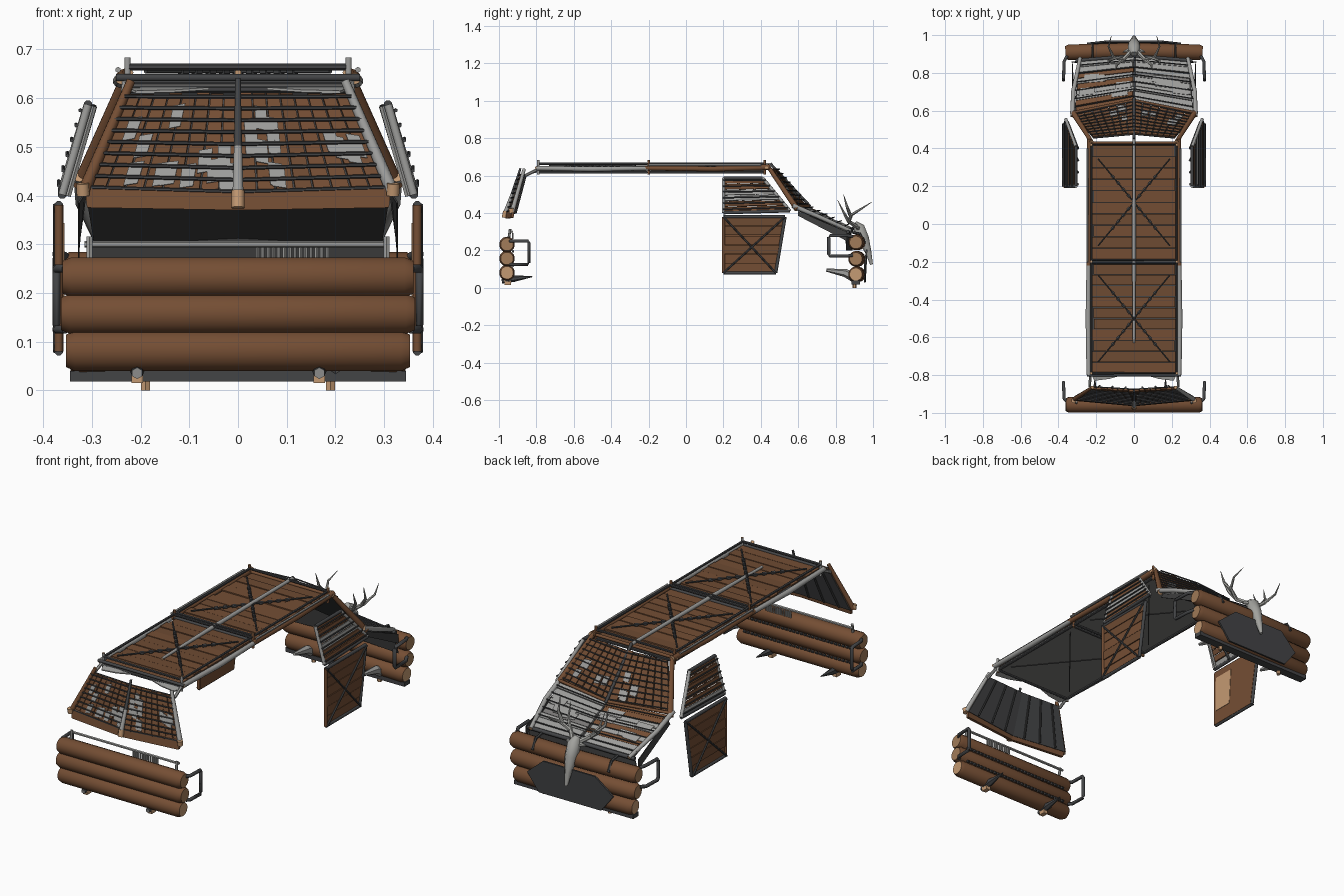
import bpy, bmesh, math, random
from mathutils import Vector as V
random.seed(4)

COLS = {"wood_brown": (0.175, 0.076, 0.034), "cut_wood": (0.55, 0.32, 0.17), "dark_metal": (0.056, 0.058, 0.061),
        "light_metal": (0.34, 0.34, 0.33), "black_sheet": (0.045, 0.045, 0.045), "bone_grey": (0.36, 0.36, 0.34),
        "plank_brown": (0.155, 0.069, 0.032), "underside_grey": (0.20, 0.195, 0.19), "log_end": (0.36, 0.20, 0.10)}
MATS = []
for name, c in COLS.items():
    m = bpy.data.materials.new(name)
    m.diffuse_color = (*c, 1)
    MATS.append(m)
WOOD, CUT, DARK, LIGHT, BLACK, BONE, PLANK, UNDER, END = range(9)


class Part:
    def __init__(self, name):
        self.name, self.bm = name, bmesh.new()

    def solid(self, rings, mat, cap=None, smooth=False):
        """Skin a list of point rings and cap both ends."""
        vs = [[self.bm.verts.new(p) for p in r] for r in rings]
        n = len(vs[0])
        for a, b in zip(vs, vs[1:]):
            for i in range(n):
                f = self.bm.faces.new((a[i], a[(i + 1) % n], b[(i + 1) % n], b[i]))
                f.material_index, f.smooth = mat, smooth
        for r in (vs[0][::-1], vs[-1]):
            self.bm.faces.new(r).material_index = mat if cap is None else cap

    def tube(self, pts, r, mat, n=8, cap=None):
        """Round bar along points; r is one radius or one per point."""
        pts = [V(p) for p in pts]
        rs = r if isinstance(r, (list, tuple)) else [r] * len(pts)
        rings = []
        for i, p in enumerate(pts):
            d = (pts[min(i + 1, len(pts) - 1)] - pts[max(i - 1, 0)]).normalized()
            up = V((0, 0, 1)) if abs(d.z) < 0.9 else V((0, 1, 0))
            a = d.cross(up).normalized()
            b = d.cross(a)
            rings.append([p + rs[i] * (math.cos(t) * a + math.sin(t) * b)
                          for t in (2 * math.pi * (k + 0.5) / n for k in range(n))])
        self.solid(rings, mat, cap, n > 6)

    def sheet(self, quad, out, off, t, mat):
        """Plate of thickness t, lifted by off along out."""
        self.solid([[V(p) + out * off for p in quad], [V(p) + out * (off + t) for p in quad]], mat)

    def box(self, lo, hi, mat):
        q = [(lo[0], lo[1], lo[2]), (hi[0], lo[1], lo[2]), (hi[0], hi[1], lo[2]), (lo[0], hi[1], lo[2])]
        self.sheet(q, V((0, 0, 1)), 0, hi[2] - lo[2], mat)

    def done(self):
        bmesh.ops.recalc_face_normals(self.bm, faces=self.bm.faces)
        me = bpy.data.meshes.new(self.name)
        self.bm.to_mesh(me)
        self.bm.free()
        for m in MATS:
            me.materials.append(m)
        bpy.context.collection.objects.link(bpy.data.objects.new(self.name, me))


def bilerp(q, u, v):
    a, b, c, d = [V(p) for p in q]
    return a.lerp(b, u).lerp(d.lerp(c, u), v)


def outward(q, hint):
    n = (V(q[1]) - V(q[0])).cross(V(q[3]) - V(q[0])).normalized()
    return n if n.dot(V(hint)) > 0 else -n


def panel(part, q, hint, planks, mats, rods=0, along_u=True, back=DARK, gap=0.06, rod_r=0.004):
    """Planked panel: backing sheet, planks split along u (or v), rods across."""
    n = outward(q, hint)
    if back is not None:
        part.sheet(q, n, -0.004, 0.004, back)
    for i in range(planks):
        a, b = (i + gap) / planks, (i + 1 - gap) / planks
        e, f = random.uniform(0, 0.03), 1 - random.uniform(0, 0.03)
        uv = [(a, e), (b, e), (b, f), (a, f)] if along_u else [(e, a), (f, a), (f, b), (e, b)]
        part.sheet([bilerp(q, *p) for p in uv], n, 0.001, random.uniform(0.006, 0.011), random.choice(mats))
    for i in range(rods):
        v = (i + 0.5) / rods
        part.tube([bilerp(q, -0.01, v) + n * 0.018, bilerp(q, 1.01, v) + n * 0.018], rod_r, DARK, 6)
    return n


def scraps(part, q, n, count, w, h, v0, v1):
    """Loose metal scraps laid over a panel."""
    for _ in range(count):
        u, v = random.uniform(0.02, 0.95 - w), random.uniform(v0, v1)
        part.sheet([bilerp(q, u + a * w, v + b * h) for a, b in ((0, 0), (1, 0.1), (0.95, 1), (0.05, 0.9))], n, 0.012, 0.003, LIGHT)


# Roof: two planked bays with metal frames, crossed bars and a centre spine
p = Part("roof_panels")
for y0, y1 in ((-0.79, -0.21), (-0.19, 0.42)):
    q = [(-0.225, y0, 0.635), (0.225, y0, 0.635), (0.225, y1, 0.635), (-0.225, y1, 0.635)]
    panel(p, q, (0, 0, 1), 10, [WOOD, PLANK], along_u=False, gap=0.03)
    p.sheet(q, V((0, 0, 1)), -0.012, 0.006, UNDER)
    for z in (0.618, 0.664):
        p.tube([(c[0], c[1], z) for c in q + q[:1]], 0.007, DARK, 6)
    ym = (y0 + y1) / 2
    for s in (1, -1):
        p.tube([(-0.19 * s, ym - 0.23, 0.655), (0.19 * s, ym + 0.23, 0.655)], 0.0045, DARK, 6)
        p.tube([(-0.19 * s, ym - 0.23, 0.622), (0.19 * s, ym + 0.23, 0.622)], 0.003, BLACK, 6)
        for k in range(-4, 5):  # chain links on the crossed bars
            a = V((0.028 * k * s, ym + 0.034 * k, 0.655))
            p.tube([a - V((0.006 * s, 0.007, 0)), a + V((0.006 * s, 0.007, 0))], 0.009, DARK, 6)
p.tube([(0, -0.63, 0.652), (0, -0.2, 0.657), (0, 0.45, 0.66)], [0.007, 0.011, 0.009], LIGHT, cap=CUT)
p.done()

p = Part("roof_side_poles")
for s in (1, -1):
    p.tube([(0.24 * s, -0.80, 0.64), (0.243 * s, -0.5, 0.635), (0.24 * s, -0.16, 0.64)], [0.012, 0.014, 0.011], LIGHT, 10, CUT)
    p.tube([(0.24 * s, -0.22, 0.64), (0.238 * s, 0.15, 0.636), (0.235 * s, 0.45, 0.645)], [0.012, 0.014, 0.015], WOOD, 10, CUT)
    p.tube([(0.246 * s, -0.2, 0.658), (0.246 * s, 0.4, 0.658)], 0.006, LIGHT, 6)
    for y in (-0.79, -0.2, 0.42):  # corner stubs
        p.tube([(0.227 * s, y, 0.605), (0.227 * s, y, 0.683)], 0.007, LIGHT if y < -0.5 else WOOD, 8, CUT)
    p.sheet([(0.06 * s, -0.80, 0.617), (0.23 * s, -0.79, 0.617), (0.21 * s, -0.83, 0.61), (0.13 * s, -0.82, 0.612)],
            V((0, 0, 1)), 0, 0.005, LIGHT)
    p.tube([(0.23 * s, -0.79, 0.635), (0.235 * s, -0.86, 0.60)], 0.008, LIGHT, 6)
for y, m in ((-0.8, DARK), (-0.2, DARK), (0.43, WOOD)):
    p.tube([(-0.25, y, 0.642), (0.25, y, 0.642)], 0.008, m, 8, CUT)
p.done()

# Rear window grille, bent along the centre
p = Part("rear_window_grille")
for s in (1, -1):
    q = [(0, -0.875, 0.61), (0.225 * s, -0.862, 0.61), (0.315 * s, -0.915, 0.40), (0, -0.945, 0.39)]
    n = panel(p, q, (0, -1, 0.3), 8, [WOOD, PLANK], rods=9, gap=0.05)
    scraps(p, q, n, 12, 0.1, 0.24, 0.1, 0.75)
    for u in (0.2, 0.5, 0.8):  # inner bars
        p.tube([bilerp(q, u, 0.02) - n * 0.01, bilerp(q, u, 0.98) - n * 0.01], 0.005, BLACK, 6)
    p.tube([(0.22 * s, -0.865, 0.635), (0.318 * s, -0.93, 0.405)], [0.009, 0.013], LIGHT if s > 0 else WOOD, 10, CUT)
    p.sheet([(0, -0.95, 0.37), (0.31 * s, -0.922, 0.375), (0.315 * s, -0.915, 0.42), (0, -0.945, 0.405)],
            V((0, -1, 0)), 0, 0.015, WOOD)
    p.tube([(0.318 * s, -0.932, 0.40), (0.319 * s, -0.936, 0.425)], 0.014, CUT, 8)
p.tube([(0, -0.972, 0.375), (0, -0.965, 0.41)], 0.014, CUT, 8)
p.tube([(0, -0.965, 0.405), (0, -0.93, 0.5)], [0.012, 0.009], LIGHT, 8)
p.tube([(0, -0.93, 0.5), (0, -0.885, 0.64)], [0.009, 0.006], DARK, 8)
p.done()

# Windscreen grille
p = Part("windscreen_grille")
for s in (1, -1):
    q = [(0, 0.475, 0.635), (0.215 * s, 0.455, 0.635), (0.315 * s, 0.575, 0.43), (0, 0.645, 0.425)]
    n = panel(p, q, (0, 1, 1), 7, [WOOD, PLANK], rods=9, gap=0.06)
    scraps(p, q, n, 5, 0.12, 0.2, 0.35, 0.78)
    p.tube([(0.225 * s, 0.435, 0.655), (0.325 * s, 0.595, 0.42)], [0.011, 0.016], WOOD, 10, CUT)
    p.tube([(0, 0.655, 0.438), (0.325 * s, 0.59, 0.438)], 0.008, WOOD, 8, CUT)
p.tube([(0, 0.45, 0.665), (0, 0.665, 0.435)], 0.008, DARK, 8)
p.done()

# Bonnet cover with patchwork planks
p = Part("bonnet_cover")
for s in (1, -1):
    q = [(0, 0.65, 0.425), (0.315 * s, 0.59, 0.42), (0.295 * s, 0.855, 0.30), (0, 0.88, 0.315)]
    n = panel(p, q, (0, 0.3, 1), 9, [LIGHT, LIGHT, LIGHT, UNDER, WOOD], rods=6, along_u=False, back=BLACK, gap=0.05, rod_r=0.0035)
    scraps(p, q, n, 5, 0.28, 0.16, 0.1, 0.75)
    p.tube([(0.325 * s, 0.57, 0.44), (0.322 * s, 0.7, 0.385), (0.285 * s, 0.88, 0.305)], [0.013, 0.012, 0.01], LIGHT, 10, CUT)
    p.tube([(0, 0.89, 0.315), (0.31 * s, 0.865, 0.30)], 0.01, DARK, 8)
    p.sheet([(0, 0.88, 0.315), (0.30 * s, 0.855, 0.30), (0.33 * s, 0.86, 0.20), (0, 0.89, 0.20)], V((0, 1, 0)), -0.004, 0.004, BLACK)
    p.sheet([(0.31 * s, 0.60, 0.41), (0.325 * s, 0.86, 0.30), (0.325 * s, 0.86, 0.25), (0.325 * s, 0.60, 0.385)],
            V((s, 0, 0)), 0, 0.004, BLACK)
p.done()

# Armoured doors, lower and upper halves
for s, side in ((1, "right"), (-1, "left")):
    p = Part(side + "_door")
    lo = [(0.362 * s, 0.2, 0.38), (0.362 * s, 0.53, 0.38), (0.362 * s, 0.48, 0.08), (0.362 * s, 0.2, 0.08)]
    up = [(0.302 * s, 0.2, 0.585), (0.302 * s, 0.41, 0.585), (0.355 * s, 0.555, 0.41), (0.355 * s, 0.2, 0.40)]
    n = panel(p, lo, (s, 0, 0), 6, [WOOD, PLANK], along_u=False, back=WOOD, gap=0.03)
    for a, b in ((0, 2), (1, 3)):
        p.tube([V(lo[a]) + n * 0.014, V(lo[b]) + n * 0.014], 0.005, DARK, 6)
    p.sheet([bilerp(lo, *c) for c in ((0.04, 0.12), (0.4, 0.12), (0.4, 0.75), (0.04, 0.75))], n, -0.006, 0.003, CUT)
    m = panel(p, up, (s, 0, 0.3), 6, [WOOD, PLANK, WOOD, LIGHT], rods=6, along_u=False, back=None, gap=0.07)
    for u in (0.05, 0.35, 0.65, 0.95):
        p.tube([bilerp(up, u, 0) - m * 0.006, bilerp(up, u, 1) - m * 0.006], 0.007, LIGHT if u < 0.1 else DARK, 6)
    for q, d, c in ((lo, n, (DARK, DARK, DARK, WOOD)), (up, m, (DARK, LIGHT, DARK, LIGHT))):
        for i in range(4):
            p.tube([V(q[i]) + d * 0.006, V(q[(i + 1) % 4]) + d * 0.006], 0.009, c[i], 8)
    p.done()

# Rear log bumper with rack, side hoops and spikes
p = Part("rear_log_bumper")
for z, w in ((0.081, 0.345), (0.157, 0.355), (0.232, 0.352)):
    p.tube([(-w - 0.008, -0.957, z), (-w + 0.01, -0.957, z), (w - 0.01, -0.957, z), (w + 0.008, -0.957, z)],
           [0.034, 0.042, 0.042, 0.034], WOOD, 16, CUT if z < 0.1 else END)
for s in (1, -1):
    p.tube([(0.355 * s, -0.94, 0.25), (0.37 * s, -0.925, 0.25), (0.373 * s, -0.845, 0.25), (0.373 * s, -0.84, 0.24),
            (0.373 * s, -0.84, 0.135), (0.373 * s, -0.845, 0.125), (0.37 * s, -0.925, 0.125), (0.355 * s, -0.94, 0.125)], 0.009, DARK, 8)
    p.tube([(0.305 * s, -0.95, 0.25), (0.305 * s, -0.94, 0.315)], 0.007, LIGHT, 6)
    x = 0.187 * s - 0.02
    p.tube([(x, -0.985, 0.035), (x, -0.92, 0.05), (x, -0.82, 0.06)], [0.012, 0.018, 0.002], DARK, 6, LIGHT)
    p.box((x - 0.012, -0.97, 0.015), (x + 0.012, -0.935, 0.05), CUT)
p.tube([(-0.315, -0.93, 0.30), (0.31, -0.93, 0.30)], 0.007, LIGHT, 6)
for k in range(14):  # coiled spring on the rack
    p.tube([(0.04 + 0.011 * k, -0.925, 0.262), (0.04 + 0.011 * k, -0.925, 0.293)], 0.004, LIGHT, 6)
for z in (0.119, 0.195):  # lashings between the logs
    for k in range(-14, 15):
        p.tube([(0.022 * k - 0.006, -0.925, z), (0.022 * k + 0.006, -0.925, z)], 0.007, DARK, 6)
p.done()

# Front log bumper with centre plate
p = Part("front_log_bumper")
for z, w in ((0.072, 0.335), (0.155, 0.35), (0.243, 0.355)):
    p.tube([(-w - 0.008, 0.908, z), (-w + 0.01, 0.909, z), (0, 0.918, z), (w - 0.01, 0.909, z), (w + 0.008, 0.908, z)],
           [0.034, 0.042, 0.042, 0.042, 0.034], WOOD, 16, CUT if z < 0.1 else END)
plate = [(-0.25, 0.951, 0.12), (-0.15, 0.962, 0.205), (0.15, 0.962, 0.205), (0.25, 0.951, 0.12), (0.18, 0.952, 0.03), (-0.18, 0.952, 0.03)]
p.sheet(plate, V((0, 1, 0)), 0, 0.009, DARK)
p.box((-0.345, 0.885, 0.018), (0.345, 0.93, 0.04), DARK)
for s in (1, -1):
    p.tube([(0.355 * s, 0.89, 0.275), (0.37 * s, 0.86, 0.28), (0.373 * s, 0.77, 0.28), (0.373 * s, 0.763, 0.27),
            (0.373 * s, 0.763, 0.18), (0.373 * s, 0.77, 0.17), (0.37 * s, 0.86, 0.17), (0.355 * s, 0.89, 0.175)], 0.009, DARK, 8)
    p.tube([(0.20 * s, 0.90, 0.055), (0.20 * s, 0.85, 0.08), (0.20 * s, 0.75, 0.095)], [0.026, 0.022, 0.008], LIGHT, 6)
    p.tube([(0.19 * s, 0.9, 0.0), (0.19 * s, 0.9, 0.05)], 0.011, CUT, 6)
    p.tube([(0.22 * s, 0.87, 0.30), (0.22 * s, 0.93, 0.29), (0.22 * s, 0.957, 0.24)], 0.007, DARK, 6)
p.done()

# Antlered skull ornament
p = Part("antler_skull")
p.tube([(0, 0.90, 0.345), (0, 0.925, 0.32), (0, 0.95, 0.26), (0, 0.975, 0.19), (0, 0.992, 0.125)],
       [0.018, 0.034, 0.032, 0.018, 0.008], BONE, 8)
for s in (1, -1):
    for pts, r in (([(0.02, 0.91, 0.33), (0.06, 0.87, 0.355), (0.11, 0.885, 0.39), (0.135, 0.94, 0.425), (0.12, 0.995, 0.46)], 0.012),
                   ([(0.06, 0.87, 0.355), (0.09, 0.845, 0.40), (0.10, 0.81, 0.47)], 0.01),
                   ([(0.10, 0.88, 0.385), (0.135, 0.862, 0.43), (0.14, 0.842, 0.50)], 0.01),
                   ([(0.028, 0.92, 0.32), (0.045, 0.915, 0.32), (0.06, 0.91, 0.318)], 0.011)):
        k = len(pts) - 1
        p.tube([(x * s, y, z) for x, y, z in pts], [max(0.001, r * (1 - (i / k) ** 2)) for i in range(k + 1)], BONE, 6)
p.done()
